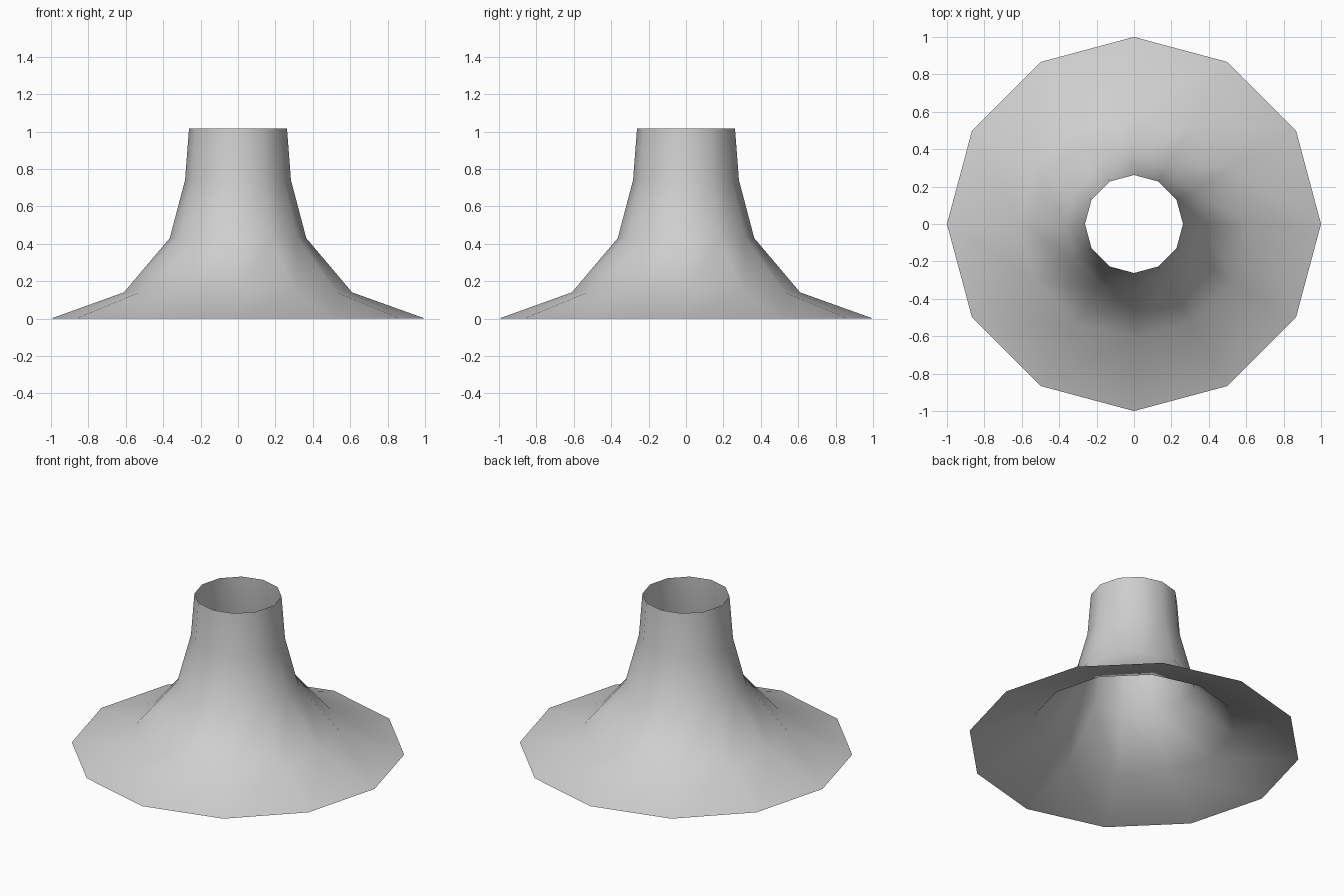
import bpy
import bmesh
from math import cos, sin, tau

cube = bpy.data.objects.get("Cube")
if cube:
    bpy.data.objects.remove(cube, do_unlink=True)

SIDES = 12
# Radius and height of each ring, from the wide skirt to the open neck
PROFILE = [(1.0, 0.0), (0.61, 0.14), (0.365, 0.43), (0.283, 0.74), (0.262, 1.015)]

# Plain grey material
grey = bpy.data.materials.new("plain_grey")
grey.use_nodes = True
colour = (0.62, 0.62, 0.62, 1.0)
grey.diffuse_color = colour
grey.node_tree.nodes["Principled BSDF"].inputs["Base Color"].default_value = colour

# Open flared shell: rings bridged with quads
bm = bmesh.new()
rings = [[bm.verts.new((r * cos(tau * i / SIDES), r * sin(tau * i / SIDES), z))
          for i in range(SIDES)] for r, z in PROFILE]
for low, high in zip(rings, rings[1:]):
    for i in range(SIDES):
        j = (i + 1) % SIDES
        face = bm.faces.new((low[i], low[j], high[j], high[i]))
        face.smooth = True

mesh = bpy.data.meshes.new("flared_funnel")
bm.to_mesh(mesh)
bm.free()
mesh.materials.append(grey)
funnel = bpy.data.objects.new("flared_funnel", mesh)
bpy.context.collection.objects.link(funnel)
